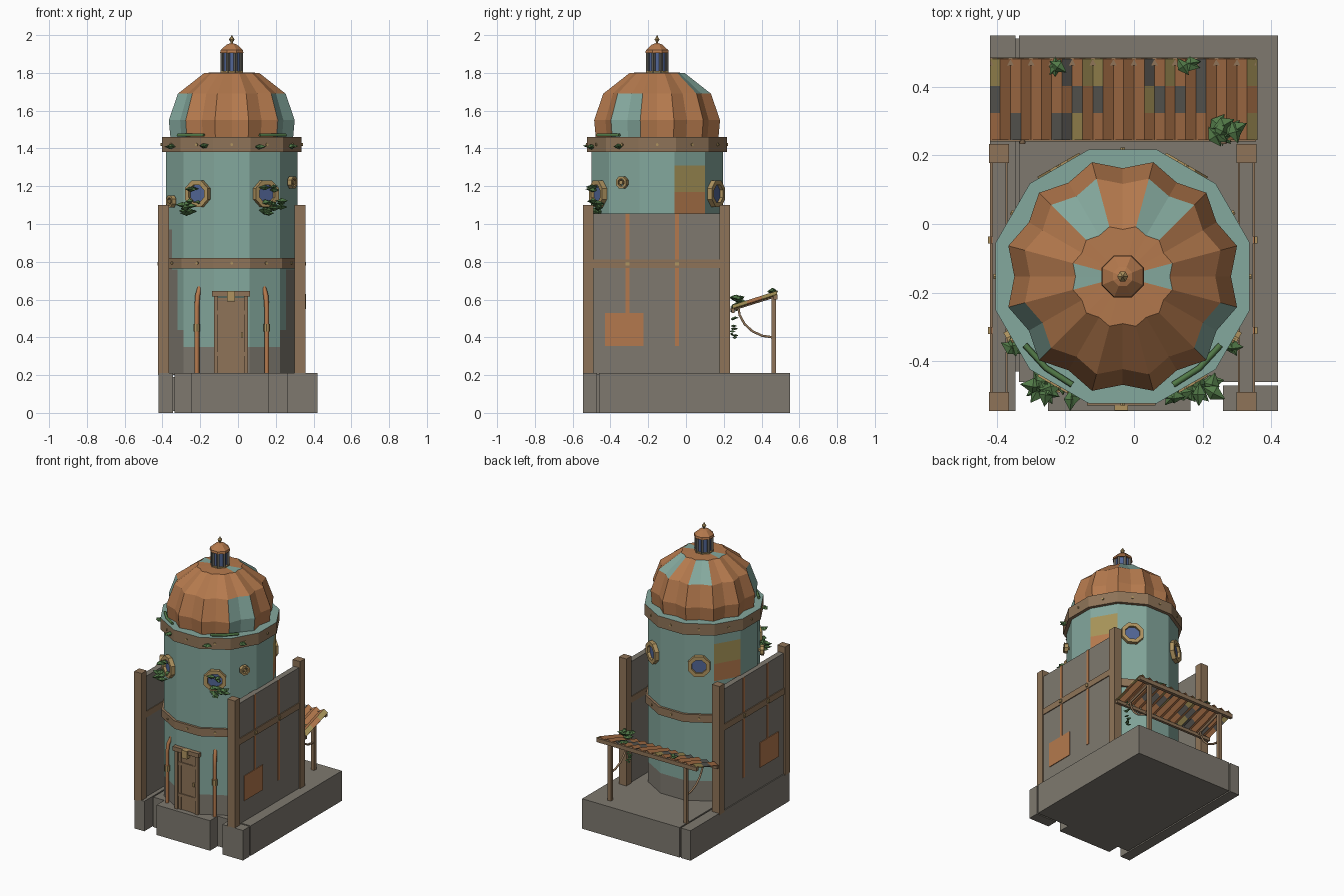
import bpy, bmesh, math, random
from math import sin, cos, tan, radians, degrees, atan2, pi
from mathutils import Vector, Matrix

random.seed(4)
if "Cube" in bpy.data.objects:
    bpy.data.objects.remove(bpy.data.objects["Cube"])

CX, CY = -0.033, -0.153      # tower axis
APO = 0.348                  # tower wall apothem


def material(name, *rgb):
    col = [((c / 255 + 0.055) / 1.055) ** 2.4 for c in rgb] + [1]
    m = bpy.data.materials.new(name)
    m.use_nodes = True
    m.diffuse_color = col
    m.node_tree.nodes["Principled BSDF"].inputs["Base Color"].default_value = col
    return m


TEAL = material("teal_plaster", 132, 168, 157)
COPPER = material("copper", 180, 121, 77)
STONE = material("grey_stone", 126, 121, 111)
WOOD = material("brown_wood", 143, 116, 88)
TAN = material("tan_brass", 176, 148, 96)
OCHRE = material("ochre", 166, 147, 88)
LEAF = material("leaf_green", 82, 122, 72)
GLASS = material("blue_glass", 82, 102, 150)
DARK = material("weathered_grey", 98, 96, 90)


def finish(name, bm, mats, rule=None):
    bmesh.ops.recalc_face_normals(bm, faces=bm.faces)
    if rule:
        for f in bm.faces:
            f.material_index = mats.index(rule(f.calc_center_median(), f.normal))
    me = bpy.data.meshes.new(name)
    bm.to_mesh(me)
    bm.free()
    for m in mats:
        me.materials.append(m)
    ob = bpy.data.objects.new(name, me)
    bpy.context.collection.objects.link(ob)
    return ob


def box(name, x, y, z, mat):
    bm = bmesh.new()
    bmesh.ops.create_cube(bm, size=1)
    for v in bm.verts:
        v.co = [a + (b - a) * (c + 0.5) for (a, b), c in zip((x, y, z), v.co)]
    return finish(name, bm, [mat])


def loft(name, rings, mats, rule=None, caps=True, loop=False):
    bm = bmesh.new()
    rows = [[bm.verts.new(p) for p in r] for r in rings]
    n = len(rows[0])
    for a, b in list(zip(rows, rows[1:])) + ([(rows[-1], rows[0])] if loop else []):
        for i in range(n):
            j = (i + 1) % n
            bm.faces.new((a[i], a[j], b[j], b[i]))
    if caps and not loop:
        bm.faces.new(rows[0])
        bm.faces.new(rows[-1])
    return finish(name, bm, mats, rule)


def ring(n, r, z, start=0.0, x=CX, y=CY):
    return [(x + r * cos(start + 2 * pi * i / n), y + r * sin(start + 2 * pi * i / n), z) for i in range(n)]


def prism(name, n, profile, mats, rule=None, start=0.0, x=CX, y=CY):
    return loft(name, [ring(n, r, z, start, x, y) for r, z in profile], mats, rule)


def on_wall(deg, z, out=0.0):
    """Frame on a tower facet: local z points outward, local y points up."""
    a = radians(deg)
    n, up = Vector((cos(a), sin(a), 0)), Vector((0, 0, 1))
    m = Matrix((up.cross(n), up, n)).transposed().to_4x4()
    m.translation = Vector((CX, CY, z)) + n * (APO + out)
    return m


def tube(name, pts, r, mat):
    cu = bpy.data.curves.new(name, "CURVE")
    cu.dimensions = "3D"
    cu.bevel_depth, cu.bevel_resolution, cu.use_fill_caps = r, 1, True
    sp = cu.splines.new("POLY")
    sp.points.add(len(pts) - 1)
    for p, q in zip(sp.points, pts):
        p.co = (*q, 1)
    cu.materials.append(mat)
    ob = bpy.data.objects.new(name, cu)
    bpy.context.collection.objects.link(ob)


def foliage(name, centre, spread, count, size):
    bm = bmesh.new()
    for _ in range(count):
        off = Vector([random.uniform(-s, s) for s in spread])
        m = Matrix.Translation(Vector(centre) + off) @ Matrix.Rotation(random.uniform(0, 6), 4, "Z") \
            @ Matrix.Rotation(random.uniform(-.4, .4), 4, "X") @ Matrix.Diagonal((size, size * .6, size * .4, 1))
        bmesh.ops.create_uvsphere(bm, u_segments=4, v_segments=2, radius=1, matrix=m)
    finish(name, bm, [LEAF])


# Stone base
box("base_slab", (-.335, .42), (-.46, .55), (0, .21), STONE)
box("base_left_strip", (-.42, -.345), (-.545, .55), (0, .21), STONE)
box("base_joint", (-.36, -.32), (-.43, .54), (.01, .19), STONE)
box("front_step", (-.25, .165), (-.545, -.44), (0, .21), STONE)
box("front_right_block", (.26, .42), (-.545, -.47), (0, .21), STONE)


# Tower wall with worn plaster
def wall_rule(c, n):
    a = degrees(atan2(c.x - CX, CY - c.y))
    f = abs(a)
    if c.z < .35:
        return STONE
    if c.z < .76:
        return STONE if (45 if c.z < .44 else 55) < f < 110 else TEAL
    if c.z < .97 and -80 < a < -60:
        return STONE
    if 1.05 < c.z < 1.31 and 105 < f < 135:
        return OCHRE if c.z > 1.17 - (f > 125) * .03 else COPPER
    return TEAL


def wall_ring(z):
    pts = []
    for i in range(36):
        d = -15 + 10 * i
        r = APO / cos(radians((d + 15) % 30 - 15))
        pts.append((CX + r * cos(radians(d)), CY + r * sin(radians(d)), z))
    return pts


loft("tower_wall", [wall_ring(z) for z in (.2, .35, .44, .6, .76, .97, 1.05, 1.17, 1.31, 1.4)],
     [TEAL, STONE, OCHRE, COPPER], wall_rule)
facet = radians(15)
prism("middle_band", 12, [(.377, .765), (.377, .82)], [WOOD], start=facet)
prism("cornice", 12, [(.383, 1.38), (.383, 1.46)], [WOOD, TEAL],
      lambda c, n: TEAL if n.z > .5 else WOOD, facet)


# Fluted dome with patina patches
def dome_rule(c, n):
    k = round(degrees(atan2(c.y - CY, c.x - CX)) / 30) % 12
    if c.z > 1.79:
        patch = k in (0, 6)
    elif c.z > 1.69:
        patch = k in (2, 4)
    else:
        patch = k in (7, 11)
    return TEAL if patch else COPPER


dome = []
for r, z in ((.336, 1.455), (.345, 1.55), (.295, 1.69), (.15, 1.8), (.055, 1.803)):
    pts = ring(24, r, z)
    dome.append([(CX + (p[0] - CX) * k, CY + (p[1] - CY) * k, z)
                 for i, p in enumerate(pts) for k in [1 if i % 2 else .915]])
loft("dome", dome, [COPPER, TEAL], dome_rule)

# Lantern and finial
prism("lantern_sill", 8, [(.062, 1.798), (.062, 1.81)], [TAN], start=pi / 8)
prism("lantern_glass", 8, [(.05, 1.8), (.05, 1.91)], [GLASS], start=pi / 8)
for x, y, z in ring(8, .052, 0, pi / 8):
    prism("lantern_post", 4, [(.011, 1.8), (.011, 1.91)], [DARK], x=x, y=y)
prism("lantern_roof", 8, [(.067, 1.905), (.064, 1.92), (.03, 1.95), (.008, 1.957)], [COPPER], start=pi / 8)
prism("finial", 6, [(.006, 1.95), (.007, 1.965), (.016, 1.977), (.007, 1.988), (.001, 2)], [TAN])

# Round windows, bolts and valves on the facets
def disc(name, frame, n, r, depth, mat):
    start = pi / n
    loft(name, [[frame @ Vector((r * cos(start + 2 * pi * i / n), r * sin(start + 2 * pi * i / n), d))
                 for i in range(n)] for d in (-.01, depth)], [mat])


def annulus(name, frame, n, outer, inner, depth, mat):
    prof = ((outer, -.01), (outer, depth), (inner, depth), (inner, -.01))
    loft(name, [[frame @ Vector((p[0], p[1], d)) for p in ring(n, r, 0, pi / n, 0, 0)] for r, d in prof],
         [mat], loop=True)


for d in (60, 120, 240, 300):
    annulus("window_frame", on_wall(d, 1.16), 8, .076, .05, .028, TAN)
    disc("window_glass", on_wall(d, 1.16), 8, .053, .01, GLASS)
for d in range(0, 360, 30):
    disc("cornice_bolt", on_wall(d, 1.42, .022), 6, .008, .006, TAN)
    disc("band_bolt", on_wall(d, .793, .016), 6, .008, .006, TAN)
for d, z in ((330, 1.22), (210, 1.12)):
    disc("valve_stem", on_wall(d, z), 6, .012, .035, TAN)
    annulus("valve_wheel", on_wall(d, z, .02), 8, .034, .02, .015, TAN)

# Door
DX, FY = -.037, CY - APO
box("door_panel", (DX - .07, DX + .07), (FY - .008, FY + .02), (.21, .61), WOOD)
for s in (-1, 1):
    box("door_jamb", sorted((DX + s * .068, DX + s * .09)), (FY - .02, FY + .02), (.21, .625), WOOD)
    box("door_stile", sorted((DX + s * .045, DX + s * .065)), (FY - .012, FY), (.21, .61), WOOD)
box("door_lintel", (DX - .1, DX + .1), (FY - .028, FY + .02), (.615, .645), WOOD)
for z in (.3, .52):
    box("door_rail", (DX - .068, DX + .068), (FY - .015, FY), (z, z + .022), WOOD)
box("door_keystone", (DX - .02, DX + .02), (FY - .042, FY), (.59, .645), TAN)
box("door_handle", (DX + .052, DX + .064), (FY - .025, FY), (.4, .425), TAN)

# Drain pipes beside the door
for d in (240, 300):
    tube("drain_pipe", [on_wall(d, z, o).translation for z, o in ((.21, .022), (.56, .022), (.62, .014), (.665, -.01))],
         .013, COPPER)
    m = on_wall(d, .45, .022).translation
    prism("pipe_joint", 8, [(.018, .43), (.018, .47)], [TAN], x=m.x, y=m.y)

# Side walls, mirrored about the tower axis
for s, side in ((-1, "right"), (1, "left")):
    def span(a, b):
        return sorted((CX + s * a, CX + s * b))
    for y in (-.545, .178):
        box(side + "_wall_post", span(.332, .39), (y, y + .055), (.2, 1.1), WOOD)
    box(side + "_wall_panel", span(.34, .38), (-.495, .185), (.2, 1.055), STONE)
    box(side + "_wall_beam", span(.336, .386), (-.495, .185), (.768, .812), WOOD)
    for y, z in ((-.31, .5), (-.047, .355)):
        box(side + "_rust_streak", span(.38, .384), (y - .01, y + .01), (z, 1.055), COPPER)
        box(side + "_beam_bolt", span(.38, .393), (y - .01, y + .01), (.78, .8), TAN)
    box(side + "_rust_patch", span(.38, .385), (-.43, -.225), (.355, .53), COPPER)

# Corrugated awning at the back
GREY_CELLS = {(0, 1), (7, 2), (7, 0), (8, 1), (10, 1), (15, 2), (16, 1), (18, 1), (20, 1), (20, 2), (2, 0), (6, 0)}
OCHRE_CELLS = {(0, 2), (25, 2), (9, 2), (10, 2), (17, 2), (8, 0), (15, 1), (25, 0)}


def roof_rule(c, n):
    cell = (int((c.x + .42) / .03), min(2, int((c.y - .245) / .079)))
    return DARK if cell in GREY_CELLS else OCHRE if cell in OCHRE_CELLS else COPPER


bm = bmesh.new()
grid = [[bm.verts.new((-.42 + .03 * i, .245 + .0785 * j, .562 + .025 * j + (.009 if i % 2 else -.009)))
         for j in range(4)] for i in range(27)]
for a, b in zip(grid, grid[1:]):
    for j in range(3):
        bm.faces.new((a[j], b[j], b[j + 1], a[j + 1]))
roof = finish("awning_roof", bm, [COPPER, DARK, OCHRE], roof_rule)
roof.modifiers.new("thickness", "SOLIDIFY").thickness = .006
box("awning_back_beam", (-.42, .355), (.462, .485), (.6, .628), WOOD)
box("awning_front_beam", (-.42, .355), (.24, .258), (.53, .552), WOOD)
for x in (-.325, .262):
    box("awning_post", (x - .012, x + .012), (.452, .476), (.2, .61), WOOD)
    tube("awning_brace", [(x, .46 - .185 * sin(t * pi / 10), .4 + .17 * (1 - cos(t * pi / 10))) for t in range(6)],
         .007, WOOD)
    tube("awning_rafter", [(x, .235, .545), (x, .475, .62)], .009, WOOD)

# Ivy on windows, cornice and awning
for s in (-1, 1):
    x = CX + s * .2
    foliage("window_ivy", (x + s * .02, -.475, 1.09), (.05, .02, .035), 12, .038)
    foliage("window_ivy_top", (x, -.485, 1.19), (.03, .015, .01), 3, .035)
    for a in (22, 58):
        p = on_wall(270 + s * a, 1.41, .035).translation
        foliage("cornice_leaf", p, (.008, .008, .004), 2, .034)
    tube("cornice_vine", [on_wall(270 + s * a, 1.47, .0).translation for a in (25, 40, 55)], .009, LEAF)
    foliage("awning_leaf", (-.03 + s * .185, .465, .645), (.015, .008, .006), 3, .03)
foliage("awning_ivy", (.265, .27, .6), (.035, .03, .015), 10, .035)
foliage("hanging_vine", (.265, .255, .48), (.01, .012, .1), 16, .018)
